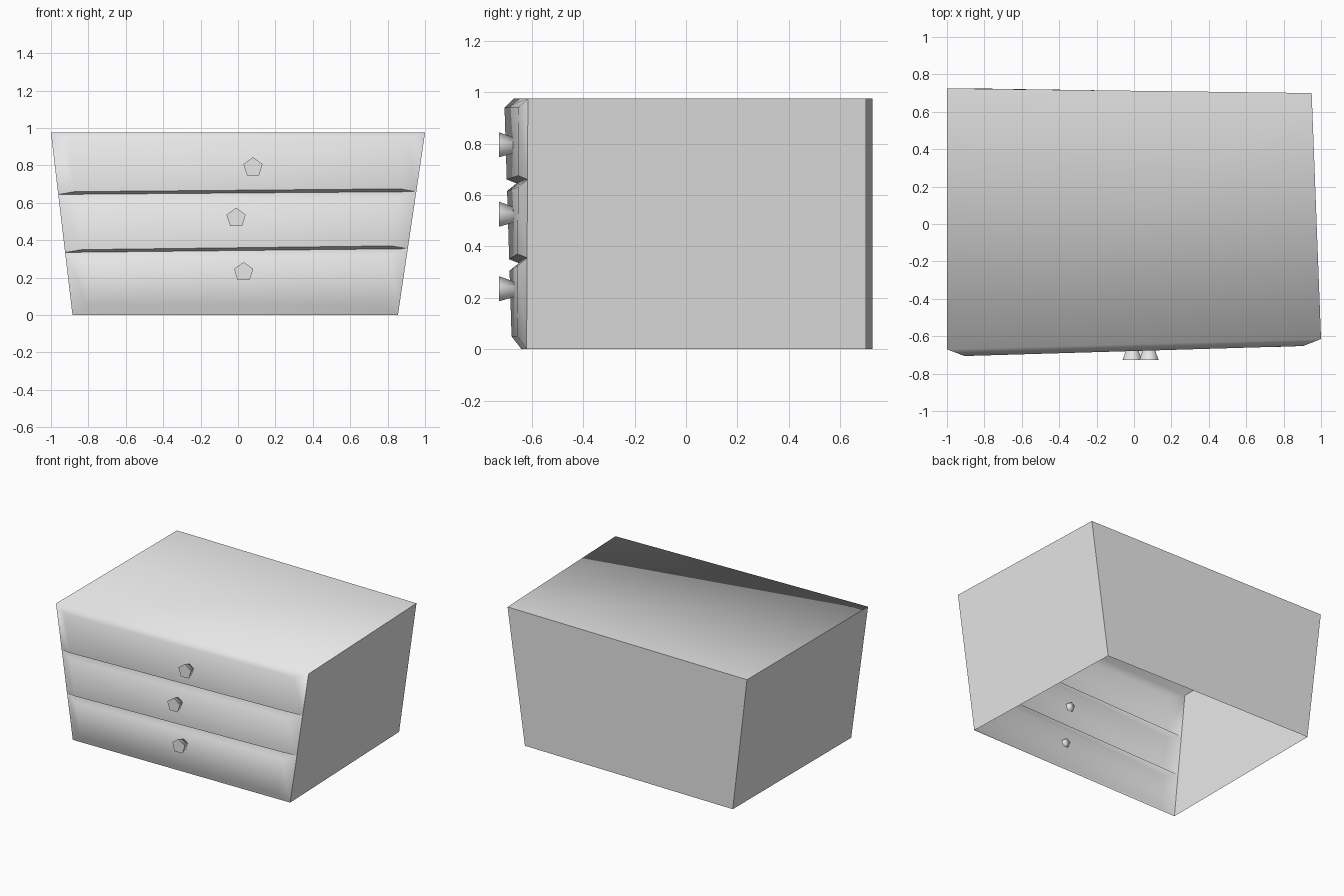
import bpy, bmesh, math
from mathutils import Matrix, Vector

cube = bpy.data.objects.get("Cube")
if cube:
    bpy.data.objects.remove(cube, do_unlink=True)

grey = bpy.data.materials.new("plain_grey")
grey.use_nodes = True
colour = (0.8, 0.8, 0.8, 1)
grey.diffuse_color = colour
grey.node_tree.nodes["Principled BSDF"].inputs["Base Color"].default_value = colour

HEIGHT = 0.975


def finish(bm, name, angle):
    """Turn a bmesh into a smooth-shaded object."""
    bmesh.ops.recalc_face_normals(bm, faces=bm.faces)
    mesh = bpy.data.meshes.new(name)
    bm.to_mesh(mesh)
    bm.free()
    mesh.materials.append(grey)
    obj = bpy.data.objects.new(name, mesh)
    bpy.context.collection.objects.link(obj)
    bpy.ops.object.select_all(action='DESELECT')
    obj.select_set(True)
    bpy.context.view_layer.objects.active = obj
    bpy.ops.object.shade_smooth_by_angle(angle=math.radians(angle))
    return obj


# Corner rails of the tapered case, as bottom and top (x, y)
RAILS = {
    "front_left": ((-0.885, -0.64), (-1.0, -0.67)),
    "front_right": ((0.855, -0.62), (1.0, -0.615)),
    "back_right": ((0.81, 0.70), (0.95, 0.70)),
    "back_left": ((-0.885, 0.725), (-1.0, 0.725)),
}


def rail(name, z):
    low, high = (Vector(p) for p in RAILS[name])
    return Vector((*low.lerp(high, z / HEIGHT), z))


# Case with an open bottom and three raised drawer fronts
bm = bmesh.new()
seams = [(0, 0), (0.335, 0.355), (0.645, 0.66), (HEIGHT, HEIGHT)]
left = [bm.verts.new(rail("front_left", zl)) for zl, zr in seams]
right = [bm.verts.new(rail("front_right", zr)) for zl, zr in seams]
back_r = [bm.verts.new(rail("back_right", z)) for z in (0, HEIGHT)]
back_l = [bm.verts.new(rail("back_left", z)) for z in (0, HEIGHT)]
bm.faces.new((left[-1], right[-1], back_r[1], back_l[1]))
bm.faces.new((back_r[0], back_l[0], back_l[1], back_r[1]))
bm.faces.new(right[::-1] + [back_r[1], back_r[0]][::-1])
bm.faces.new(left[::-1] + [back_l[1], back_l[0]][::-1])

margins = [(0.05, 0.03), (0.015, 0.03), (0.015, 0.035)]
for i, (below, above) in enumerate(margins):
    outer = [left[i], right[i], right[i + 1], left[i + 1]]
    inner = []
    for k, vert in enumerate(outer):
        z = vert.co.z + (below if k < 2 else -above)
        on_right = k in (1, 2)
        base = rail("front_right" if on_right else "front_left", z)
        shift = Vector((-0.09 if on_right else 0.09, -0.037, 0))
        inner.append(bm.verts.new(base + shift))
    bm.faces.new(inner)
    for k in range(4):
        n = (k + 1) % 4
        bm.faces.new((outer[k], outer[n], inner[n], inner[k]))
finish(bm, "drawer_case", 60)

# Flared five-sided knobs
knobs = {"top": (0.08, 0.79), "middle": (-0.01, 0.52), "bottom": (0.03, 0.23)}
for name, (x, z) in knobs.items():
    bm = bmesh.new()
    place = Matrix.Translation((x, -0.69, z)) @ Matrix.Rotation(math.pi / 2, 4, 'X')
    bmesh.ops.create_cone(bm, cap_ends=True, segments=5, radius1=0.027,
                          radius2=0.054, depth=0.075, matrix=place)
    finish(bm, name + "_drawer_knob", 80)
